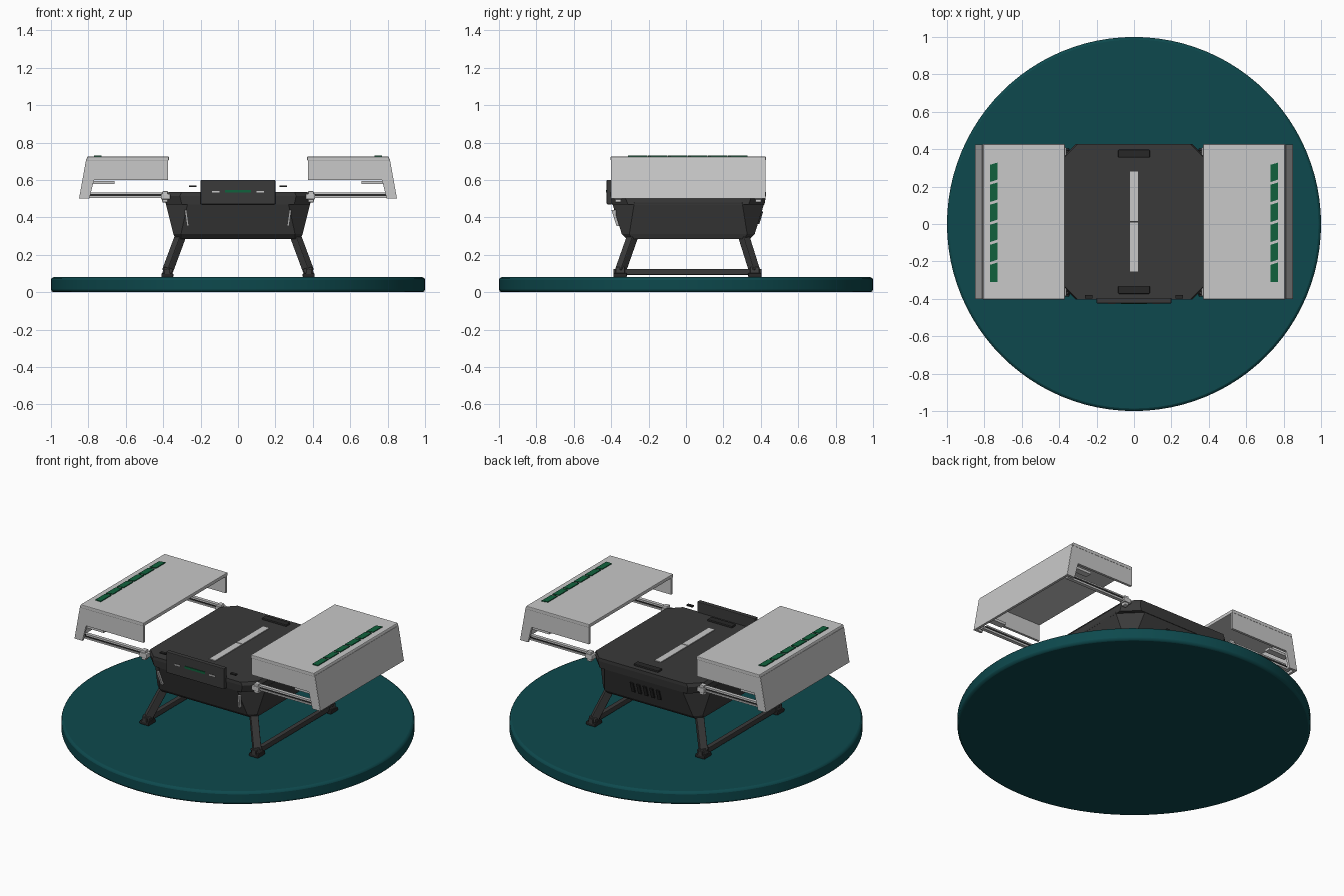
import bpy, bmesh
from mathutils import Vector, Matrix

cube = bpy.data.objects.get("Cube")
if cube:
    bpy.data.objects.remove(cube, do_unlink=True)

YC = 0.012  # centre line of the machine along y


def material(name, r, g, b):
    m = bpy.data.materials.new(name)
    m.use_nodes = True
    m.diffuse_color = (r, g, b, 1)
    m.node_tree.nodes["Principled BSDF"].inputs["Base Color"].default_value = (r, g, b, 1)
    return m


TEAL = material("deep teal", 0.004, 0.066, 0.074)
LIGHT = material("light grey", 0.58, 0.58, 0.58)
DARK = material("charcoal", 0.042, 0.042, 0.042)
BLACK = material("near black", 0.02, 0.02, 0.02)
GREEN = material("green", 0.005, 0.12, 0.045)


def finish(name, bm, mat, bevel=0.0):
    bmesh.ops.recalc_face_normals(bm, faces=bm.faces[:])
    mesh = bpy.data.meshes.new(name)
    bm.to_mesh(mesh)
    bm.free()
    ob = bpy.data.objects.new(name, mesh)
    bpy.context.collection.objects.link(ob)
    mesh.materials.append(mat)
    if bevel:
        mod = ob.modifiers.new("soft edge", "BEVEL")
        mod.width = bevel
        mod.segments = 2
        mod.limit_method = "ANGLE"
    return ob


def loft(name, rings, mat, bevel=0.0):
    """Skin a stack of equal-length rings and cap both ends."""
    bm = bmesh.new()
    rows = [[bm.verts.new(p) for p in ring] for ring in rings]
    n = len(rows[0])
    for low, high in zip(rows, rows[1:]):
        for i in range(n):
            j = (i + 1) % n
            bm.faces.new((low[i], low[j], high[j], high[i]))
    bm.faces.new(rows[0])
    bm.faces.new(rows[-1])
    return finish(name, bm, mat, bevel)


def prism(name, points, offset, mat, bevel=0.0):
    pts = [Vector(p) for p in points]
    return loft(name, [pts, [p + Vector(offset) for p in pts]], mat, bevel)


def box(name, x, y, z, mat, bevel=0.0):
    """Box from (min, max) pairs."""
    corners = [(x[0], y[0], z[0]), (x[1], y[0], z[0]), (x[1], y[1], z[0]), (x[0], y[1], z[0])]
    return prism(name, corners, (0, 0, z[1] - z[0]), mat, bevel)


def beam(name, a, b, width, mat, bevel=0.0):
    a, b = Vector(a), Vector(b)
    bm = bmesh.new()
    bmesh.ops.create_cube(bm, size=1)
    turn = (b - a).to_track_quat("Z", "Y").to_matrix().to_4x4()
    scale = Matrix.Diagonal((width, width, (b - a).length, 1))
    bm.transform(Matrix.Translation((a + b) / 2) @ turn @ scale)
    return finish(name, bm, mat, bevel)


def octagon(z, hx, hy, c):
    quarter = [(hx, hy - c), (hx - c, hy)]
    pts = quarter + [(-x, y) for x, y in quarter[::-1]]
    pts += [(-x, -y) for x, y in pts]
    return [(x, y + YC, z) for x, y in pts]


def slope_y(z):
    """Half depth of the lower body at a height."""
    return 0.355 + 0.312 * (z - 0.31)


# Round base
bm = bmesh.new()
bmesh.ops.create_cone(bm, cap_ends=True, segments=96, radius1=1, radius2=1, depth=0.08)
bm.transform(Matrix.Translation((0, 0, 0.04)))
base = finish("round_base", bm, TEAL, 0.014)
bpy.context.view_layer.objects.active = base
base.select_set(True)
bpy.ops.object.shade_smooth_by_angle()
base.select_set(False)

# Tapered body and lid
loft("lower_body", [octagon(0.285, 0.335, 0.33, 0.03), octagon(0.31, 0.345, 0.355, 0.04),
                    octagon(0.48, 0.388, 0.408, 0.12)], DARK)
loft("body_lid", [octagon(0.47, 0.386, 0.408, 0.085), octagon(0.515, 0.386, 0.415, 0.075),
                  octagon(0.535, 0.372, 0.415, 0.07)], DARK)

# Lid strip and grips
for y0, y1 in ((-0.255, 0.009), (0.015, 0.28)):
    box("lid_strip", (-0.022, 0.022), (y0, y1), (0.53, 0.54), LIGHT)
for y in (-0.352, 0.376):
    box("lid_grip", (-0.085, 0.085), (y - 0.021, y + 0.021), (0.53, 0.546), BLACK, 0.005)

# Front display with light bars
box("display", (-0.2, 0.2), (-0.424, -0.395), (0.47, 0.6), DARK, 0.004)
box("display_bar", (-0.07, 0.07), (-0.428, -0.423), (0.532, 0.546), GREEN)
for s in (-1, 1):
    x = s * 0.12
    box("display_dash", (x - 0.02, x + 0.02), (-0.428, -0.423), (0.534, 0.541), LIGHT)
    x = s * 0.243
    box("front_tab", (x - 0.02, x + 0.02), (-0.398, -0.38), (0.562, 0.57), BLACK)

# Front light strips and rear vents on the sloping faces
for s in (-1, 1):
    ends = [(x, YC - slope_y(z) + 0.01, z) for x, z in
            ((s * 0.262, 0.355), (s * 0.274, 0.355), (s * 0.286, 0.44), (s * 0.274, 0.44))]
    prism("front_strip", ends, (0, -0.025, 0), LIGHT)
for i in range(-2, 3):
    x = i * 0.045
    ends = [(x + dx, YC + slope_y(z) - 0.005, z) for dx, z in
            ((-0.011, 0.365), (0.011, 0.365), (0.011, 0.43), (-0.011, 0.43))]
    prism("rear_vent", ends, (0, 0.013, 0), BLACK)

for s in (-1, 1):
    # Legs, feet and floor bars
    for e in (-1, 1):
        foot = (s * 0.378, YC - 0.004 + e * 0.36, 0.11)
        beam("leg", (s * 0.3, YC + e * 0.29, 0.32), foot, 0.045, DARK, 0.005)
        box("foot", (foot[0] - 0.032, foot[0] + 0.032), (foot[1] - 0.036, foot[1] + 0.036),
            (0.08, 0.102), BLACK, 0.005)
        beam("ankle", (s * 0.372, foot[1], 0.13), (s * 0.38, foot[1], 0.095), 0.05, DARK, 0.005)
    box("floor_bar", (s * 0.378 - 0.015, s * 0.378 + 0.015), (-0.388, 0.404),
        (0.092, 0.124), DARK, 0.004)

    # Side cover: top, sloping outer wall, cut-out end walls
    y0, depth = YC - 0.415, (0, 0.83, 0)
    top = [(0.37, 0.703), (0.37, 0.725), (0.806, 0.725), (0.812, 0.703)]
    wall = [(0.797, 0.71), (0.812, 0.71), (0.85, 0.5), (0.835, 0.5)]
    end = [(0.373, 0.71), (0.81, 0.71), (0.848, 0.5), (0.795, 0.5), (0.77, 0.6), (0.373, 0.6)]
    prism("cover_top", [(s * x, y0, z) for x, z in top], depth, LIGHT, 0.004)
    prism("cover_wall", [(s * x, y0 + 0.003, z) for x, z in wall], (0, 0.824, 0), LIGHT)
    for y in (y0 + 0.002, y0 + 0.813):
        prism("cover_end", [(s * x, y, z) for x, z in end], (0, 0.015, 0), LIGHT)

    # Slanted green dashes along the cover
    x0, x1, pitch = s * 0.75 - 0.019, s * 0.75 + 0.019, 0.107
    for i in range(6):
        a = -0.31 + i * pitch
        b = a + pitch - 0.015
        skew_a = 0.012 if i else 0
        skew_b = 0.012 if i < 5 else 0.011
        prism("cover_dash", [(x0, a, 0.722), (x1, a + skew_a, 0.722),
                             (x1, b + skew_b, 0.722), (x0, b, 0.722)], (0, 0, 0.008), GREEN)

    # Sliding rails, corner clamps and inner brackets
    for e in (-1, 1):
        y = YC + e * 0.375

        def part(name, x_in, x_out, half, z, mat, bevel=0.0):
            box(name, sorted((s * x_in, s * x_out)), (y - half, y + half), z, mat, bevel)

        part("rail_upper", 0.38, 0.79, 0.011, (0.525, 0.534), LIGHT)
        part("rail_core", 0.38, 0.80, 0.006, (0.512, 0.526), BLACK)
        part("rail_lower", 0.38, 0.82, 0.011, (0.503, 0.513), LIGHT)
        part("corner_clamp", 0.362, 0.412, 0.022, (0.496, 0.525), LIGHT, 0.004)
        part("clamp_post", 0.375, 0.405, 0.016, (0.48, 0.54), LIGHT, 0.004)
        part("rail_bracket", 0.66, 0.80, 0.02, (0.578, 0.594), LIGHT)
